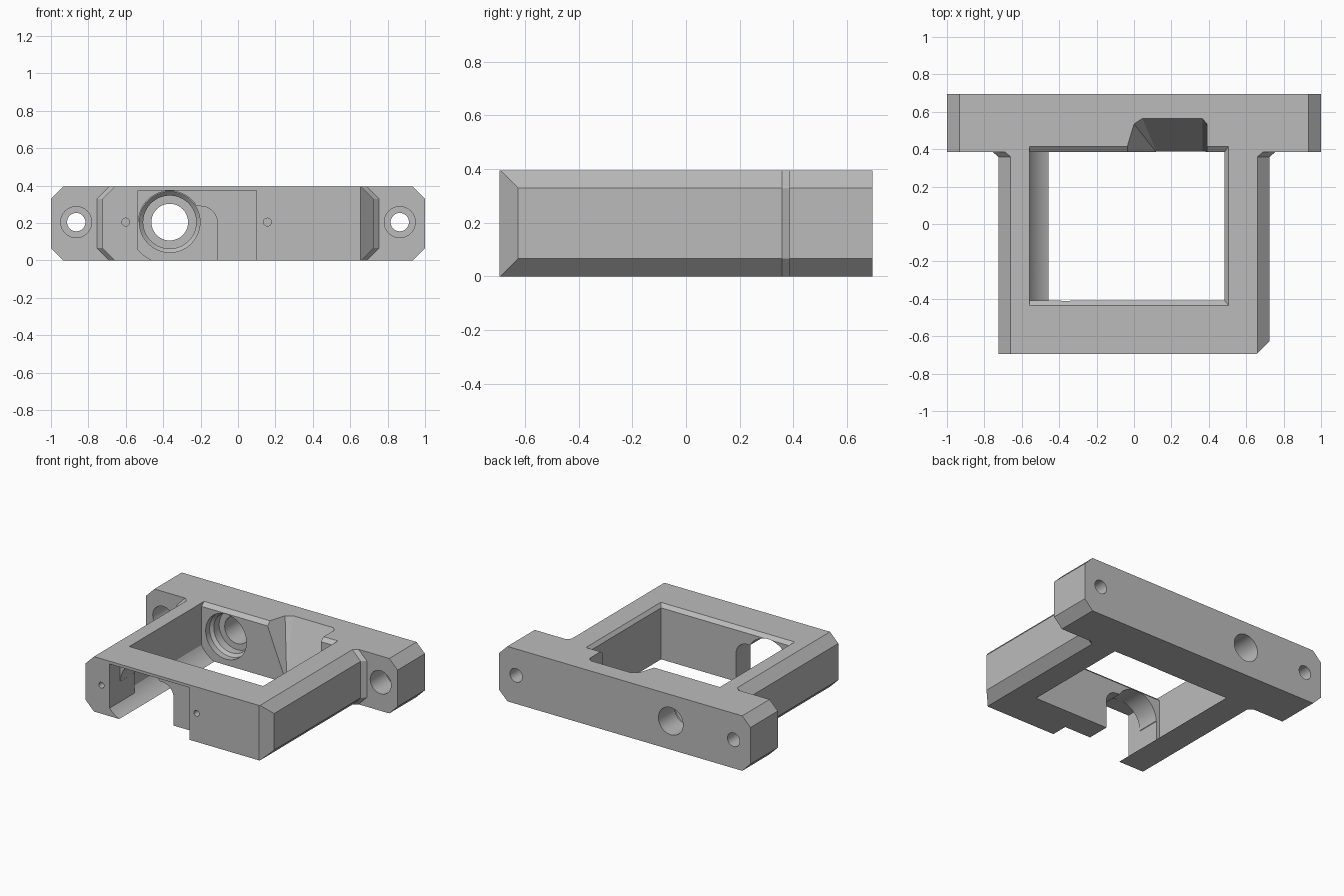
import bpy, bmesh
from math import sin, cos, pi, asin, sqrt

cube = bpy.data.objects.get("Cube")
if cube:
    bpy.data.objects.remove(cube, do_unlink=True)

HEIGHT, FRONT, BACK, STEP = 0.395, -0.695, 0.695, 0.385
BORE_X, MID_Z = -0.365, 0.205

grey = bpy.data.materials.new("machined_grey")
grey.use_nodes = True
grey.diffuse_color = (0.5, 0.5, 0.5, 1)
grey.node_tree.nodes["Principled BSDF"].inputs["Base Color"].default_value = (0.5, 0.5, 0.5, 1)


def loft(name, rings):
    """Closed solid through matching rings of 3D points."""
    bm = bmesh.new()
    rows = [[bm.verts.new(p) for p in ring] for ring in rings]
    n = len(rows[0])
    for a, b in zip(rows, rows[1:]):
        for i in range(n):
            j = (i + 1) % n
            bm.faces.new((a[i], a[j], b[j], b[i]))
    bm.faces.new(rows[0])
    bm.faces.new(rows[-1])
    bmesh.ops.recalc_face_normals(bm, faces=bm.faces)
    mesh = bpy.data.meshes.new(name)
    bm.to_mesh(mesh)
    bm.free()
    mesh.materials.append(grey)
    obj = bpy.data.objects.new(name, mesh)
    bpy.context.collection.objects.link(obj)
    return obj


def at_y(profile, y):
    return [(x, y, z) for x, z in profile]


def at_z(outline, z):
    return [(x, y, z) for x, y in outline]


def prism(name, profile, y0, y1):
    return loft(name, [at_y(profile, y0), at_y(profile, y1)])


def arc(cx, cz, r, a0, a1, n):
    return [(cx + r * cos(a0 + (a1 - a0) * i / n), cz + r * sin(a0 + (a1 - a0) * i / n))
            for i in range(n + 1)]


def circle(cx, r, n=48):
    return arc(cx, MID_Z, r, 0, 2 * pi, n)[:-1]


def octagon(half, c=0.066):
    right = [(half - c, 0), (half, c), (half, HEIGHT - c), (half - c, HEIGHT)]
    return right + [(-x, z) for x, z in reversed(right)]


def combine(target, other, operation):
    mod = target.modifiers.new(operation, "BOOLEAN")
    mod.operation, mod.solver, mod.object = operation, "EXACT", other
    bpy.context.view_layer.objects.active = target
    bpy.ops.object.modifier_apply(modifier=mod.name)
    bpy.data.objects.remove(other, do_unlink=True)


def drill(x, r, y0, y1):
    combine(frame, prism("drill", circle(x, r), y0, y1), "DIFFERENCE")


def cut(obj):
    combine(frame, obj, "DIFFERENCE")


# Mounting bar and the flared octagonal body
frame = prism("mounting_frame", octagon(1.0), STEP, BACK)
combine(frame, loft("body", [at_y(octagon(0.725), FRONT), at_y(octagon(0.725), 0.358),
                             at_y(octagon(0.755), STEP), at_y(octagon(0.755), 0.5)]), "UNION")

# Vertical chamfer on one front corner
corner = [(0.635, -0.715), (0.745, -0.605), (0.9, -0.605), (0.9, -0.9), (0.635, -0.9)]
cut(loft("corner_cut", [at_z(corner, -0.1), at_z(corner, 0.5)]))

# Rounded lower left wall shared by the window and front notch
R = 0.225


def lower_left(x_wall):
    a_floor = pi + asin((MID_Z + 0.01) / R)
    a_wall = pi + asin(sqrt(R * R - (x_wall - BORE_X) ** 2) / R)
    return arc(BORE_X, MID_Z, R, a_floor, a_wall, 10)


# Central window with bevelled rim
window = lower_left(-0.56) + [(-0.56, 0.45), (0.485, 0.45), (0.485, -0.01)]
cut(prism("window_cut", window, -0.41, STEP))


def rim(grow):
    x0, x1, y0, y1 = -0.56, 0.485 + grow * 0.8, -0.41 - grow, STEP + grow * 1.2
    return [(x0, y0), (x1, y0), (x1, y1), (x0, y1)]


cut(loft("rim_cut", [at_z(rim(0), 0.37), at_z(rim(0.05), 0.42)]))

# Front recess, then the slot and bore through the front wall
recess = lower_left(-0.535) + [(-0.535, 0.375), (0.1, 0.375), (0.1, -0.01)]
cut(prism("recess_cut", recess, -0.8, -0.575))
slot = lower_left(-0.535) + [(-0.535, MID_Z), (-0.45, 0.29)]
slot += arc(-0.2, 0.2, 0.09, pi / 2, 0, 10) + [(-0.11, -0.01)]
cut(prism("slot_cut", slot, -0.6, -0.4))
drill(BORE_X, 0.167, -0.6, -0.4)

# Stepped bore through the back wall
cut(loft("bore_cut", [at_y(circle(BORE_X, r), y) for r, y in
                      ((0.162, 0.36), (0.162, 0.43), (0.142, 0.45), (0.142, 0.51))]))
drill(BORE_X, 0.098, 0.4, 0.8)

# Sloping relief in the back wall
upper = [(-0.045, 0.37), (-0.045, STEP), (0.0, 0.535), (0.045, 0.565),
         (0.365, 0.565), (0.39, 0.535), (0.39, 0.37)]
lower = [(0.115, 0.37), (0.115, STEP), (0.118, 0.386), (0.12, 0.387),
         (0.365, 0.387), (0.39, 0.386), (0.39, 0.37)]
cut(loft("relief_cut", [at_z(lower, 0.0), at_z(upper, HEIGHT), at_z(upper, 0.45)]))

# Counterbored mounting holes in the ears
for side in (-1, 1):
    drill(side * 0.865, 0.083, 0.3, 0.56)
    drill(side * 0.865, 0.049, 0.5, 0.8)

# Small screw holes in the front face
for x in (-0.6, 0.157):
    drill(x, 0.021, -0.8, -0.52)

# Crisp machined edges with smooth bores
bpy.ops.object.select_all(action="DESELECT")
frame.select_set(True)
bpy.context.view_layer.objects.active = frame
bpy.ops.object.shade_smooth_by_angle(angle=pi / 9)
